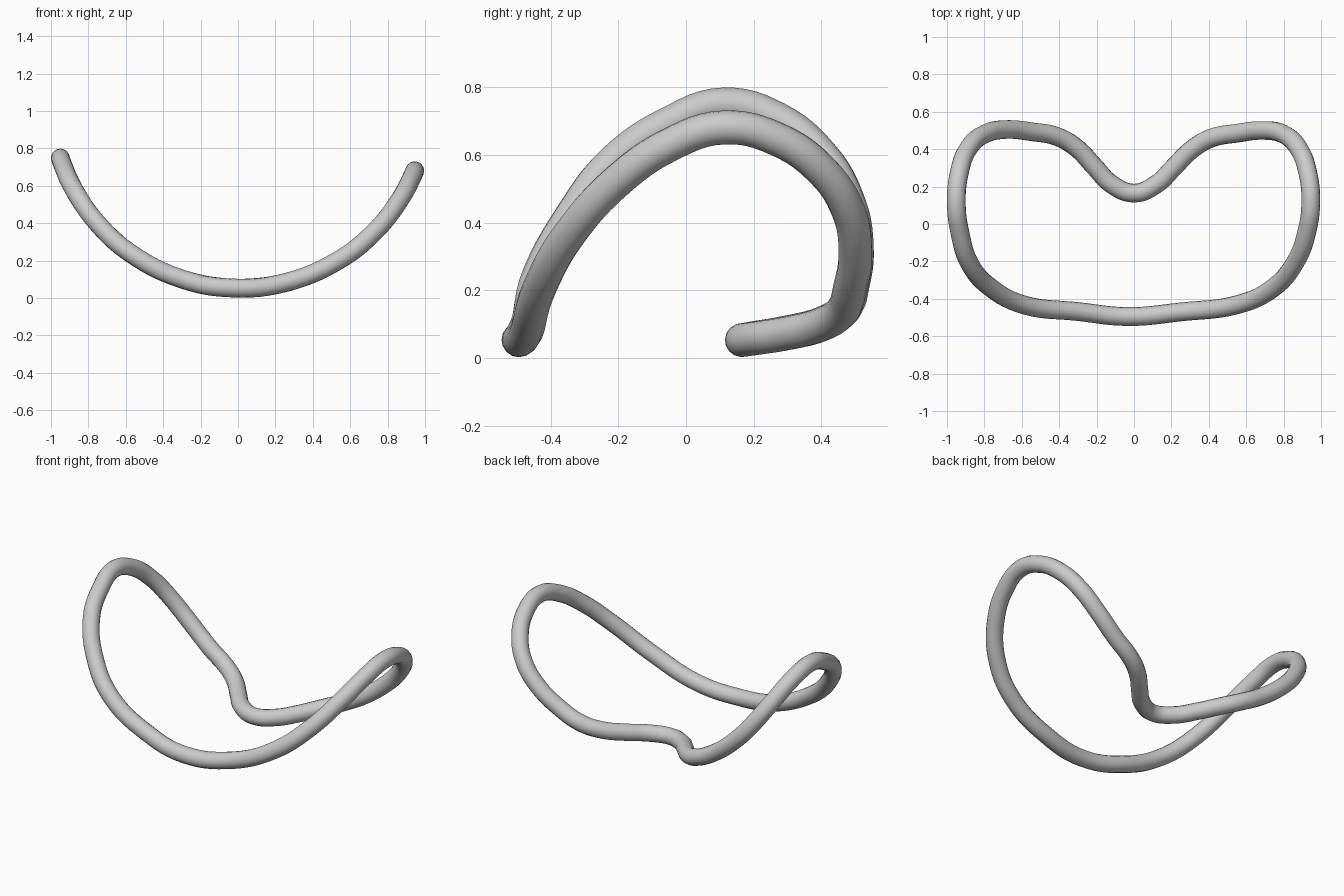
import bpy, math

if "Cube" in bpy.data.objects:
    bpy.data.objects.remove(bpy.data.objects["Cube"])

TUBE = 0.05
ARC_R, ARC_X, ARC_Z = 1.01, 0.01, 0.053

# Outline of the loop seen from above (x, y), counter-clockwise from the front
plan = [
    (-0.03, -0.495), (0.25, -0.47), (0.55, -0.432), (0.74, -0.345),
    (0.865, -0.2), (0.922, -0.05), (0.945, 0.11), (0.93, 0.27),
    (0.88, 0.405), (0.80, 0.48), (0.69, 0.5), (0.55, 0.485),
    (0.41, 0.458), (0.305, 0.395), (0.21, 0.3), (0.12, 0.213),
    (0.0, 0.165), (-0.12, 0.213), (-0.21, 0.305), (-0.305, 0.405),
    (-0.41, 0.467), (-0.54, 0.492), (-0.69, 0.505), (-0.80, 0.48),
    (-0.885, 0.405), (-0.935, 0.27), (-0.95, 0.11), (-0.93, -0.05),
    (-0.88, -0.21), (-0.76, -0.345), (-0.58, -0.435), (-0.3, -0.468),
]


def arc_height(x):
    """Height on the circular sweep seen from the front."""
    return ARC_Z + ARC_R - math.sqrt(ARC_R ** 2 - (x - ARC_X) ** 2)


# Closed tube bent up along the arc
curve = bpy.data.curves.new("bent_ring", "CURVE")
curve.dimensions = "3D"
curve.bevel_depth = TUBE
curve.bevel_resolution = 6
curve.resolution_u = 6
spline = curve.splines.new("BEZIER")
spline.bezier_points.add(len(plan) - 1)
spline.use_cyclic_u = True
for point, (x, y) in zip(spline.bezier_points, plan):
    point.co = (x, y, arc_height(x))
    point.handle_left_type = point.handle_right_type = "AUTO"
ring = bpy.data.objects.new("bent_ring", curve)
bpy.context.collection.objects.link(ring)

# Turn the tube into a smooth mesh
bpy.context.view_layer.objects.active = ring
ring.select_set(True)
bpy.ops.object.convert(target="MESH")
bpy.ops.object.shade_smooth()
